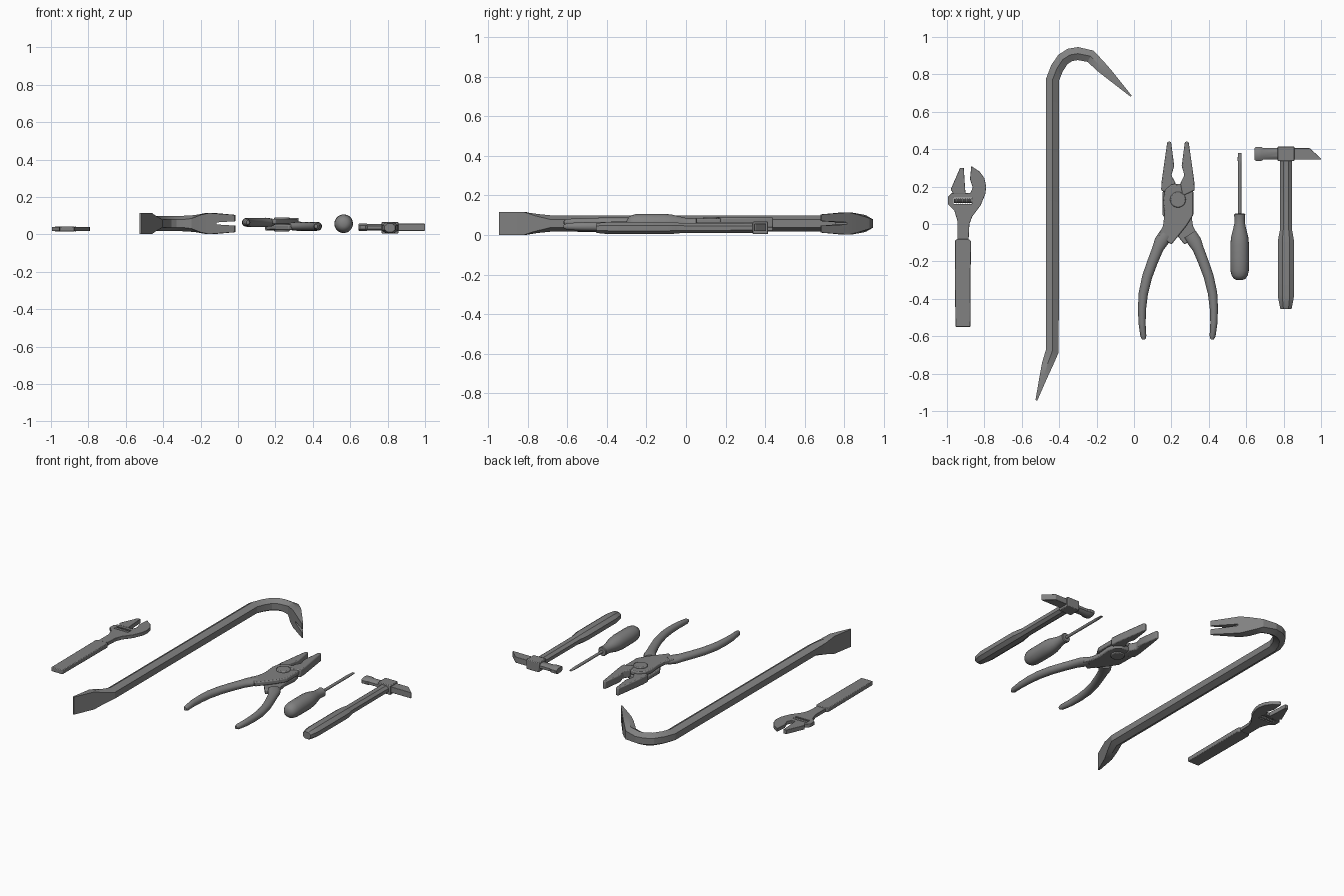
import bpy, bmesh, math
from mathutils import Vector

if "Cube" in bpy.data.objects:
    bpy.data.objects.remove(bpy.data.objects["Cube"], do_unlink=True)

steel = bpy.data.materials.new("tool_grey")
steel.use_nodes = True
GREY = (0.22, 0.22, 0.22, 1)
steel.diffuse_color = GREY
steel.node_tree.nodes["Principled BSDF"].inputs["Base Color"].default_value = GREY


def loft(name, rings, bevel=0, smooth=30):
    """Skin closed rings of points and cap both ends."""
    bm = bmesh.new()
    loops = [[bm.verts.new(p) for p in r] for r in rings]
    n = len(loops[0])
    for a, b in zip(loops, loops[1:]):
        for i in range(n):
            j = (i + 1) % n
            bm.faces.new((a[i], a[j], b[j], b[i]))
    bm.faces.new(loops[0])
    bm.faces.new(loops[-1])
    bmesh.ops.recalc_face_normals(bm, faces=bm.faces)
    me = bpy.data.meshes.new(name)
    bm.to_mesh(me)
    bm.free()
    me.materials.append(steel)
    ob = bpy.data.objects.new(name, me)
    bpy.context.collection.objects.link(ob)
    if bevel:
        mod = ob.modifiers.new("soft_edge", 'BEVEL')
        mod.width = bevel
        mod.segments = 2
    if smooth:
        bpy.ops.object.select_all(action='DESELECT')
        bpy.context.view_layer.objects.active = ob
        ob.select_set(True)
        bpy.ops.object.shade_smooth_by_angle(angle=math.radians(smooth))
    return ob


def plate(name, outline, z0, z1, bevel=0.004):
    return loft(name, [[(x, y, z) for x, y in outline] for z in (z0, z1)], bevel)


def sweep(name, path, z, section, bevel=0, smooth=30):
    """Sweep a section along a flat path of (x, y, half width, half height, shape)."""
    pts = [Vector(p[:2]) for p in path]
    rings = []
    for i, p in enumerate(path):
        d = Vector((0, 0))
        if i:
            d += (pts[i] - pts[i - 1]).normalized()
        if i < len(path) - 1:
            d += (pts[i + 1] - pts[i]).normalized()
        d.normalize()
        rings.append([(p[0] - d.y * u, p[1] + d.x * u, z + v)
                      for u, v in section(*p[2:])])
    return loft(name, rings, bevel, smooth)


def hexagon(w, h, k=0.5):
    return [(0, h), (w, h * k), (w, -h * k), (0, -h), (-w, -h * k), (-w, h * k)]


def octagon(w, h, k=0.45):
    return [(w * k, h), (w, h * k), (w, -h * k), (w * k, -h),
            (-w * k, -h), (-w, -h * k), (-w, h * k), (-w * k, h)]


def oval(w, h):
    return [(w * math.cos(a), h * math.sin(a))
            for a in (i * math.tau / 20 for i in range(20))]


def rect(x0, x1, y0, y1):
    return [(x0, y0), (x1, y0), (x1, y1), (x0, y1)]


def disc(x, y, r, n=24):
    return [(x + u, y + v) for u, v in
            ((r * math.cos(i * math.tau / n), r * math.sin(i * math.tau / n)) for i in range(n))]


def cut(ob, cutter):
    cutter.hide_render = True
    cutter.hide_viewport = True
    cutter.display_type = 'WIRE'
    mod = ob.modifiers.new("cut", 'BOOLEAN')
    mod.object = cutter
    mod.operation = 'DIFFERENCE'


# Crowbar: hexagonal bar, flared chisel at one end, notched claw at the other
bar = (0.035, 0.041, 0.5)
crowbar = sweep("crowbar", [
    (-.522, -.943, .005, .057, 1), (-.482, -.81, .022, .057, 1),
    (-.463, -.75, .03, .048, .8), (-.437, -.68, *bar),
    (-.435, .773, *bar), (-.412, .832, *bar), (-.38, .88, *bar),
    (-.342, .904, *bar), (-.3, .911, *bar), (-.232, .897, .034, .045, .6),
    (-.178, .842, .03, .055, .85), (-.139, .805, .025, .056, 1),
    (-.015, .683, .004, .046, 1)], 0.058, hexagon, smooth=20)
notch = [(-.115, .053), (-.115, .064), (.03, .073), (.03, .044)]
cut(crowbar, loft("claw_notch_cutter", [[(x, y, z) for x, z in notch] for y in (.5, .88)], smooth=0))

# Adjustable wrench
plate("wrench_handle", [(-.955, -.55), (-.875, -.55), (-.872, -.09), (-.885, -.08),
                        (-.945, -.08), (-.958, -.09)], .015, .043)
head = plate("wrench_head", [
    (-.945, -.1), (-.885, -.1), (-.88, 0), (-.865, .04), (-.82, .1), (-.795, .16),
    (-.79, .2), (-.8, .245), (-.825, .28), (-.87, .31), (-.877, .24), (-.862, .195),
    (-.875, .165), (-.975, .165), (-.995, .145), (-.995, .105), (-.96, .07),
    (-.945, .02)], .018, .04, .002)
cut(head, plate("worm_slot_cutter", rect(-.965, -.865, .107, .142), -.1, .1, 0))
plate("wrench_sliding_jaw", [(-.98, .185), (-.965, .16), (-.9, .16), (-.903, .19),
                             (-.91, .3), (-.93, .3)], .015, .042, .002)
ridges = [(-.963 + .006 * i, .1245, .014 - .003 * (i % 2), .014 - .003 * (i % 2))
          for i in range(17)]
sweep("wrench_worm_screw", ridges, .029, oval)

# Pliers: two crossing halves, mirrored about the pivot
PIVOT = 0.235
grip = [(.172, -.055, .037, .022), (.145, -.095, .037, .025), (.128, -.13, .03, .024),
        (.1, -.2, .028, .024), (.071, -.28, .027, .024), (.05, -.37, .025, .024),
        (.043, -.45, .022, .023), (.043, -.53, .019, .021), (.05, -.6, .016, .017),
        (.053, -.617, .009, .01)]
body = [(.13, -.06), (.155, -.01), (.163, .05), (.155, .13), (.165, .18), (.2, .212),
        (.26, .215), (.3, .2), (.318, .17), (.318, .05), (.28, -.01), (.2, -.11)]
jaw = [(.325, .18), (.322, .23), (.292, .44), (.272, .44), (.255, .31), (.27, .26),
       (.248, .22), (.26, .15)]


def flip(pts):
    return [(2 * PIVOT - p[0], *p[1:]) for p in pts]


for label, f, zg, zb, zj in (("upper", list, .064, .069, .063), ("lower", flip, .043, .038, .045)):
    sweep(label + "_plier_grip", f(grip), zg, oval, smooth=40)
    plate(label + "_plier_body", f(body), zb - .014, zb + .014, .006)
    plate(label + "_plier_jaw", f(jaw), zj - .025, zj + .025, .006)
plate("plier_pivot", disc(PIVOT, .13, .042), .016, .091, .005)

# Screwdriver
X = 0.565
profile = [(-.3, .015), (-.292, .032), (-.275, .043), (-.25, .049), (-.2, .05), (-.11, .05),
           (-.07, .046), (-.03, .036), (0, .029), (.03, .028), (.05, .03), (.055, .026)]
sweep("screwdriver_handle", [(X, y, r, r) for y, r in profile], .057, oval, smooth=40)
sweep("screwdriver_shaft", [(X, .05, .009, .009), (X, .32, .009, .009),
                            (X, .345, .011, .006), (X, .38, .009, .002)], .057, oval)

# Hammer
H = 0.8125
sweep("hammer_handle", [(H, -.455, .028, .022), (H, -.45, .031, .025), (H, -.4, .041, .03),
                        (H, -.38, .043, .031), (H, -.09, .043, .031), (H, -.05, .036, .028),
                        (H, -.03, .032, .026), (H, .35, .032, .024)], .035, octagon)
sweep("hammer_face", [(.645, .375, .032, .017), (.652, .375, .037, .021),
                      (.682, .375, .037, .021), (.692, .375, .03, .018),
                      (H, .375, .03, .018)], .038, octagon)
plate("hammer_eye", rect(.768, .857, .337, .415), .005, .067)
plate("hammer_peen", [(.85, .345), (1, .345), (.998, .352), (.94, .405), (.85, .405)], .019, .057, .002)
